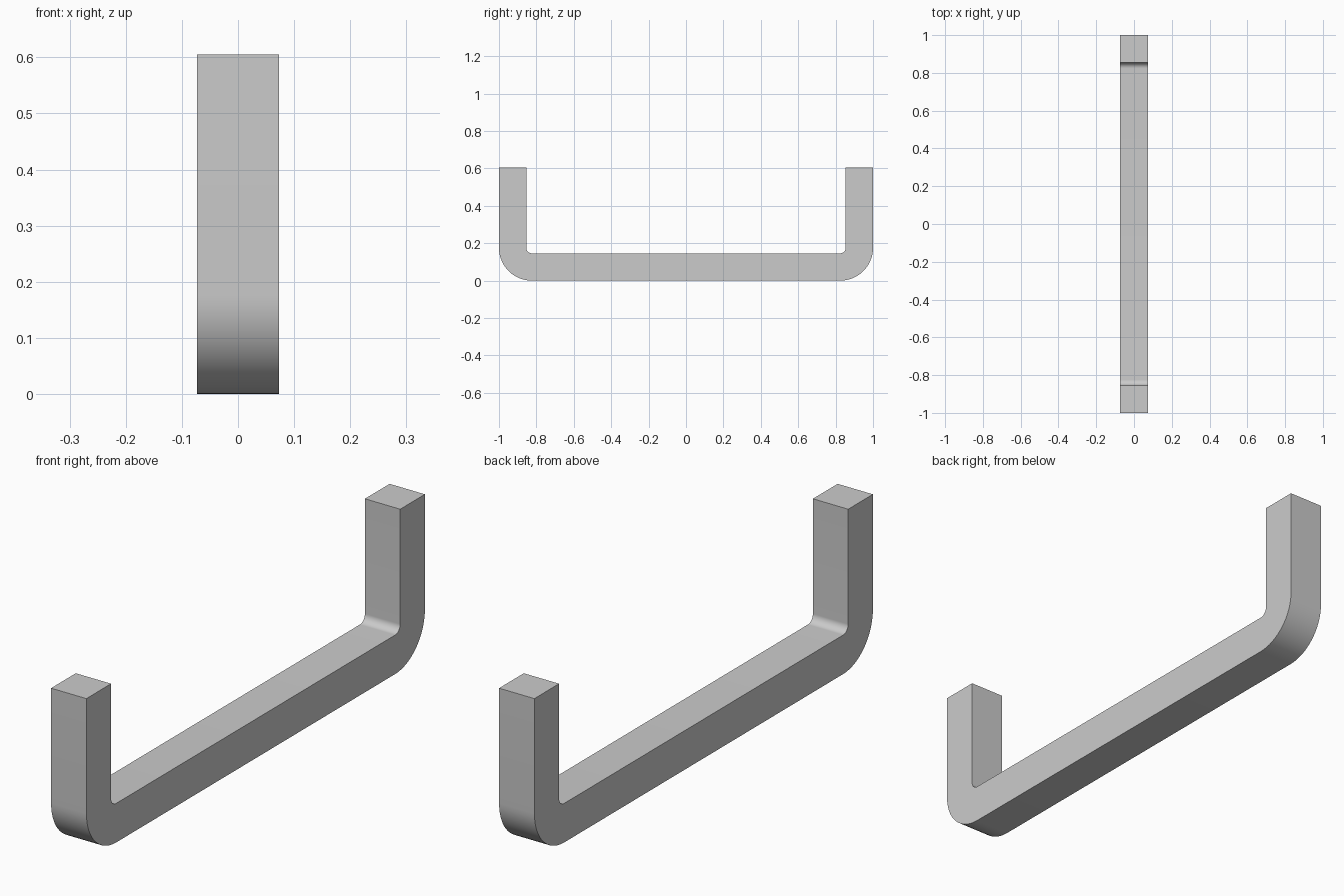
import bpy
import bmesh
from math import radians, sin, cos, pi
from mathutils import Vector

cube = bpy.data.objects.get("Cube")
if cube:
    bpy.data.objects.remove(cube, do_unlink=True)

HEIGHT, THICK, WIDTH = 0.605, 0.146, 0.146
R_OUT, R_IN, STEPS = 0.176, 0.03, 16

# Satin metal
metal = bpy.data.materials.new("satin_grey")
metal.use_nodes = True
grey = (0.6, 0.6, 0.6, 1)
metal.diffuse_color = grey
metal.node_tree.nodes["Principled BSDF"].inputs["Base Color"].default_value = grey


def bend(radius):
    """Quarter bend points from the front leg down to the bar."""
    centre_y, centre_z = -1 + R_OUT, R_OUT
    angles = [pi + pi / 2 * i / STEPS for i in range(STEPS + 1)]
    return [(centre_y + radius * cos(a), centre_z + radius * sin(a)) for a in angles]


def rail(leg_y, radius):
    """One side of the U profile, front leg top to back leg top."""
    half = [(leg_y, HEIGHT)] + bend(radius)
    return half + [(-y, z) for y, z in reversed(half)]


# Square bar bent into a U: sweep quads between the outer and inner rails
bm = bmesh.new()
rings = []
for (yo, zo), (yi, zi) in zip(rail(-1, R_OUT), rail(-1 + THICK, R_IN)):
    corners = [(-WIDTH / 2, yo, zo), (WIDTH / 2, yo, zo),
               (WIDTH / 2, yi, zi), (-WIDTH / 2, yi, zi)]
    rings.append([bm.verts.new(Vector(c)) for c in corners])
for a, b in zip(rings, rings[1:]):
    for i in range(4):
        j = (i + 1) % 4
        bm.faces.new((a[i], a[j], b[j], b[i]))
bm.faces.new(rings[0])
bm.faces.new(rings[-1])
bmesh.ops.recalc_face_normals(bm, faces=bm.faces)

mesh = bpy.data.meshes.new("pull_handle")
bm.to_mesh(mesh)
bm.free()
mesh.materials.append(metal)
handle = bpy.data.objects.new("pull_handle", mesh)
bpy.context.collection.objects.link(handle)

# Smooth bends, sharp bar edges
bpy.ops.object.select_all(action="DESELECT")
handle.select_set(True)
bpy.context.view_layer.objects.active = handle
bpy.ops.object.shade_smooth_by_angle(angle=radians(30))
